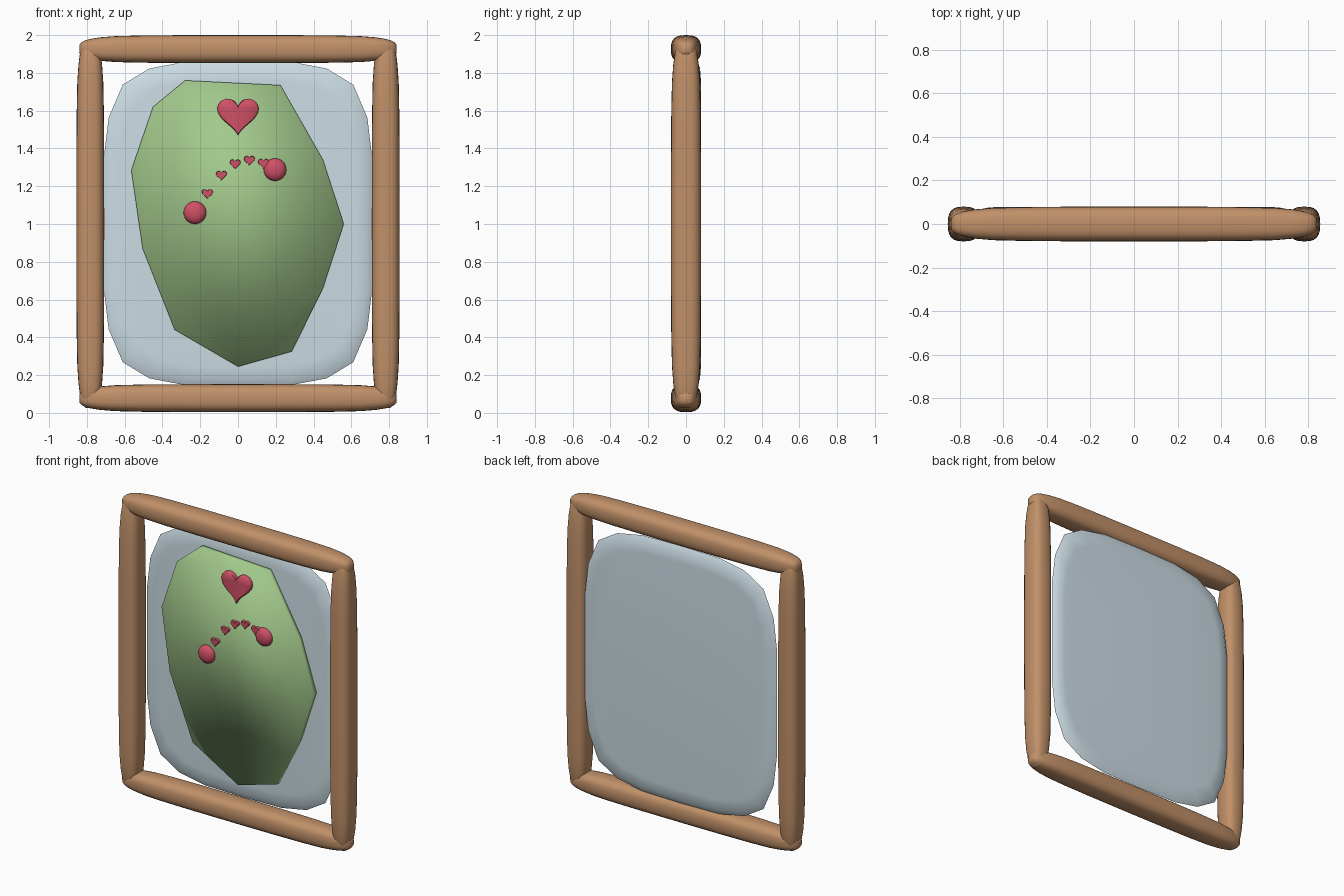
import bpy, bmesh
from math import sin, cos, pi, copysign, radians
from mathutils import Vector

if "Cube" in bpy.data.objects:
    bpy.data.objects.remove(bpy.data.objects["Cube"])


def material(name, rgb):
    m = bpy.data.materials.new(name)
    m.diffuse_color = (*rgb, 1)
    m.use_nodes = True
    m.node_tree.nodes["Principled BSDF"].inputs["Base Color"].default_value = m.diffuse_color
    return m


WOOD = material("wood", (0.53, 0.28, 0.14))
GLASS = material("pale_blue", (0.60, 0.72, 0.78))
GREEN = material("green", (0.36, 0.58, 0.26))
RED = material("red", (0.62, 0.08, 0.13))


def loft(name, rings, mat, angle=None):
    """Skin a stack of equal-length rings and cap both ends."""
    bm = bmesh.new()
    vs = [[bm.verts.new(p) for p in r] for r in rings]
    n = len(vs[0])
    for a, b in zip(vs, vs[1:]):
        for i in range(n):
            j = (i + 1) % n
            bm.faces.new((a[i], a[j], b[j], b[i]))
    bm.faces.new(vs[0])
    bm.faces.new(vs[-1])
    bmesh.ops.recalc_face_normals(bm, faces=bm.faces)
    me = bpy.data.meshes.new(name)
    bm.to_mesh(me)
    bm.free()
    ob = bpy.data.objects.new(name, me)
    bpy.context.collection.objects.link(ob)
    me.materials.append(mat)
    bpy.context.view_layer.objects.active = ob
    ob.select_set(True)
    if angle:
        bpy.ops.object.shade_smooth_by_angle(angle=radians(angle))
    else:
        bpy.ops.object.shade_smooth()
    ob.select_set(False)
    return ob


def plate(name, outline, layers, centre, mat, angle=None):
    """Flat outline in xz, stacked along y; layers are (scale, y)."""
    cx, cz = centre
    loft(name, [[(cx + x * s, y, cz + z * s) for x, z in outline] for s, y in layers], mat, angle)


# frame bars: rounded-square section tapering towards both ends
HALF = [(0, 1), (.35, .995), (.6, .975), (.77, .93), (.87, .84), (.93, .73), (.965, .62), (.985, .5), (1, .3)]
TAPER = [(-t, s) for t, s in HALF[:0:-1]] + HALF


def sq(v):
    return copysign(abs(v) ** 0.72, v)


def bar(name, centre, half, vertical):
    rings = []
    for t, s in TAPER:
        ring = []
        for k in range(24):
            a = 2 * pi * k / 24
            u, y, w = .074 * s * sq(cos(a)), .08 * s * sq(sin(a)), t * half
            ring.append(Vector(centre) + Vector((u, y, w) if vertical else (w, y, u)))
        rings.append(ring)
    loft(name, rings, WOOD, 60)


bar("left_bar", (-.782, 0, 1), .975, True)
bar("right_bar", (.782, 0, 1), .975, True)
bar("bottom_bar", (0, 0, .078), .84, False)
bar("top_bar", (0, 0, 1.926), .84, False)

# backing panel: mirrored quarter outline with a softened rim
Q = [(.71, 0), (.71, .35), (.685, .56), (.61, .735), (.47, .82), (.285, .855), (0, .86)]
top = Q + [(-x, z) for x, z in Q[-2::-1]]
panel = top + [(x, -z) for x, z in top[-2:0:-1]]
plate("backing_panel", panel, [(.88, .03), (.96, .035), (1, .053), (.96, .074), (.88, .079)], (0, 1.003), GLASS, 60)

# green irregular shape
leaf = [(-.28, 1.76), (.225, 1.735), (.45, 1.34), (.56, 1), (.45, .66), (.285, .325),
        (0, .245), (-.335, .44), (-.505, .87), (-.565, 1.285), (-.45, 1.62)]
plate("green_shape", leaf, [(1, .0), (1, .035)], (0, 0), GREEN)

# hearts: one large, five small along an arc
heart = []
for k in range(32):
    a = 2 * pi * k / 32
    heart.append((sin(a) ** 3, (13 * cos(a) - 5 * cos(2 * a) - 2 * cos(3 * a) - cos(4 * a) + 2.5) / 16))


def add_heart(name, x, z, r, depth):
    pts = [(px * r, pz * r) for px, pz in heart]
    plate(name, pts, [(.94, -depth), (1, -depth * .7), (1, .01)], (x, z), RED, 60)


add_heart("large_heart", 0, 1.565, .11, .025)
for i, (x, z) in enumerate([(-.162, 1.158), (-.088, 1.255), (-.015, 1.315), (.06, 1.334), (.135, 1.318)]):
    add_heart(f"small_heart_{i + 1}", x, z, .029, .018)

# domed dots at the ends of the arc
circle = [(.06 * cos(2 * pi * k / 24), .06 * sin(2 * pi * k / 24)) for k in range(24)]
dome = [(.2, -.035), (.5, -.032), (.8, -.024), (.95, -.013), (1, 0), (1, .01)]
for name, c in (("left_dot", (-.228, 1.06)), ("right_dot", (.196, 1.288))):
    plate(name, circle, dome, c, RED, 60)
